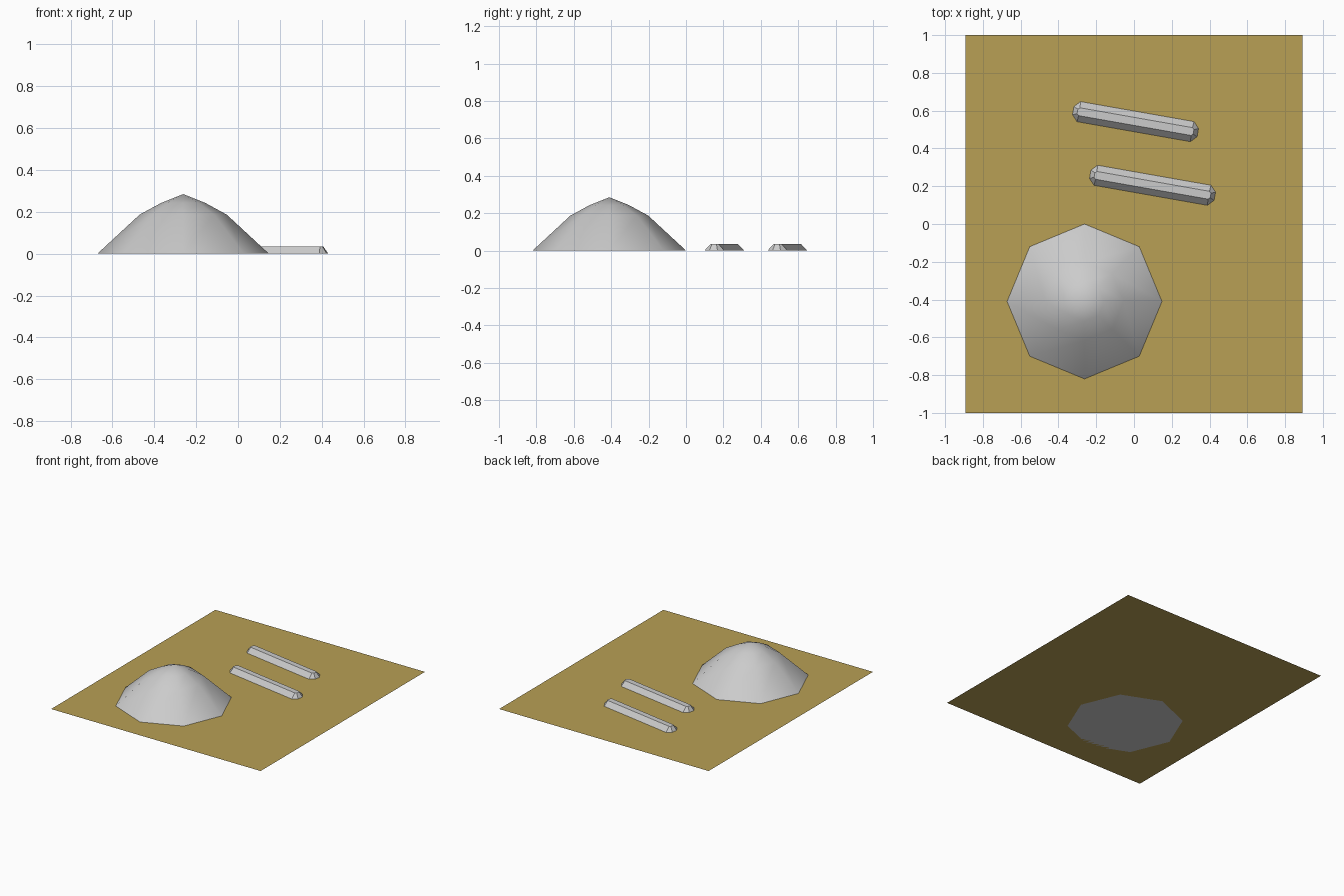
import bpy, bmesh
from math import radians, cos, sin, pi

if "Cube" in bpy.data.objects:
    bpy.data.objects.remove(bpy.data.objects["Cube"])


def make_object(name, bm, location=(0, 0, 0), turn=0):
    bmesh.ops.recalc_face_normals(bm, faces=bm.faces)
    mesh = bpy.data.meshes.new(name)
    bm.to_mesh(mesh)
    bm.free()
    obj = bpy.data.objects.new(name, mesh)
    obj.location = location
    obj.rotation_euler.z = radians(turn)
    bpy.context.collection.objects.link(obj)
    return obj


def bridge(bm, lower, upper):
    n = len(lower)
    for i in range(n):
        j = (i + 1) % n
        bm.faces.new((lower[i], lower[j], upper[j], upper[i]))


# Flat rectangular ground patch
bpy.ops.mesh.primitive_plane_add(size=2)
patch = bpy.context.object
patch.name = "ground_patch"
patch.scale.x = 0.893
soil = bpy.data.materials.new("soil")
soil.diffuse_color = (0.48, 0.35, 0.09, 1)
soil.use_nodes = True
soil.node_tree.nodes["Principled BSDF"].inputs["Base Color"].default_value = soil.diffuse_color
patch.data.materials.append(soil)

# Eight-sided mound, smooth sides and closed base
bm = bmesh.new()
rings = [[bm.verts.new((r * cos(i * pi / 4), r * sin(i * pi / 4), z)) for i in range(8)]
         for r, z in ((0.41, 0), (0.208, 0.187), (0.105, 0.243))]
for low, high in zip(rings, rings[1:]):
    bridge(bm, low, high)
apex = bm.verts.new((0, 0, 0.285))
for i in range(8):
    bm.faces.new((rings[-1][i], rings[-1][(i + 1) % 8], apex))
for f in bm.faces:
    f.smooth = True
base = bm.faces.new(rings[0])
for e in base.edges:
    e.smooth = False
make_object("mound", bm, (-0.262, -0.41, 0))


# Low bevelled bars with chamfered ends, open underneath
def ridge_bar(name, x, y):
    bm = bmesh.new()

    def outline(u_side, u_end, v_side, v_end, z):
        quarter = [(u_end, v_end), (u_side, v_side)]
        half = quarter + [(-u, v) for u, v in reversed(quarter)]
        return [bm.verts.new((u, v, z)) for u, v in half + [(-u, -v) for u, v in half]]

    low = outline(0.305, 0.335, 0.054, 0.022, 0)
    top = outline(0.302, 0.312, 0.021, 0.012, 0.035)
    bridge(bm, low, top)
    bm.faces.new(top)
    make_object(name, bm, (x, y, 0), -10)


ridge_bar("front_bar", 0.098, 0.205)
ridge_bar("back_bar", 0.008, 0.542)
